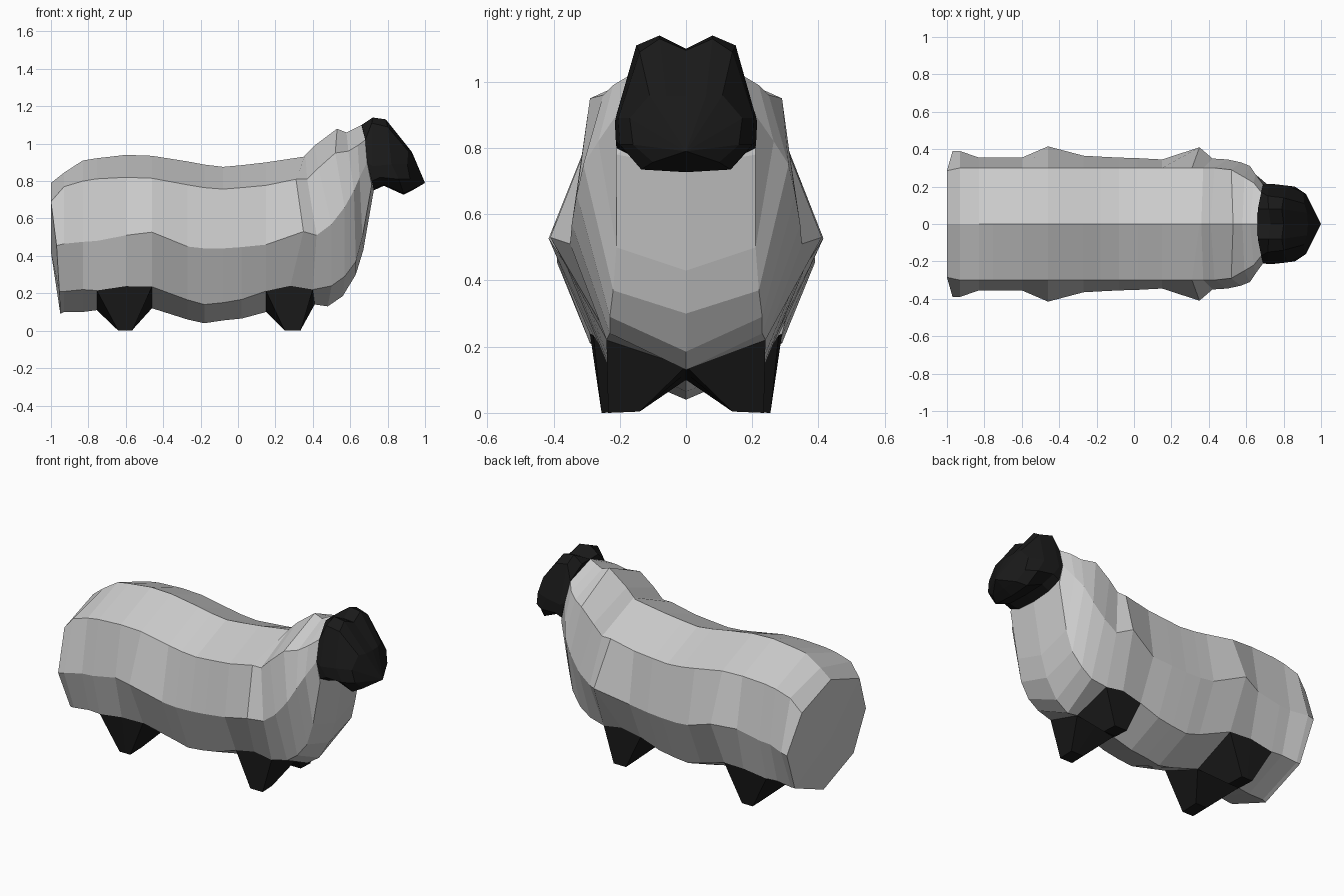
import bpy, bmesh

black = bpy.data.materials.new("black")
black.diffuse_color = (0.01, 0.01, 0.01, 1)


def finish(name, bm, mat=None):
    bmesh.ops.remove_doubles(bm, verts=bm.verts, dist=0.0005)
    bmesh.ops.recalc_face_normals(bm, faces=bm.faces)
    me = bpy.data.meshes.new(name)
    bm.to_mesh(me)
    bm.free()
    ob = bpy.data.objects.new(name, me)
    bpy.context.collection.objects.link(ob)
    if mat:
        me.materials.append(mat)
    return ob


def loft(name, halves, start, end, mat=None):
    """Skin half rings (top to bottom) mirrored in y; close both ends to a point."""
    bm = bmesh.new()
    rings = []
    for h in halves:
        pts = h + [(x, -y, z) for x, y, z in h[-2:0:-1]]
        rings.append([bm.verts.new(p) for p in pts])
    n = len(rings[0])
    for a, b in zip(rings, rings[1:]):
        for i in range(n):
            j = (i + 1) % n
            bm.faces.new((a[i], a[j], b[j], b[i]))
    for ring, tip in ((rings[0], start), (rings[-1], end)):
        v = bm.verts.new(tip)
        for i in range(n):
            bm.faces.new((ring[i], ring[(i + 1) % n], v))
    return finish(name, bm, mat)


# Trunk sections: x, ridge z, shoulder z, flank y, flank z, lower y, lower z, belly z
trunk = [
    (-0.93, 0.845, 0.77, 0.39, 0.465, 0.29, 0.21, 0.10),
    (-0.83, 0.91, 0.80, 0.355, 0.475, 0.285, 0.22, 0.10),
    (-0.755, 0.922, 0.812, 0.355, 0.48, 0.285, 0.215, 0.11),
    (-0.60, 0.94, 0.82, 0.355, 0.51, 0.29, 0.238, 0.12),
    (-0.46, 0.935, 0.815, 0.415, 0.527, 0.28, 0.235, 0.12),
    (-0.27, 0.905, 0.78, 0.365, 0.45, 0.24, 0.165, 0.06),
    (-0.18, 0.888, 0.765, 0.36, 0.44, 0.235, 0.14, 0.04),
    (-0.08, 0.876, 0.757, 0.355, 0.44, 0.235, 0.15, 0.055),
    (0.02, 0.885, 0.765, 0.352, 0.447, 0.235, 0.167, 0.065),
    (0.15, 0.90, 0.777, 0.345, 0.46, 0.235, 0.212, 0.10),
]
# Neck sections: ridge xz, shoulder xyz, flank xyz, lower xyz, chest xz
neck = [
    (0.35, 0.93, 0.31, 0.30, 0.81, 0.35, 0.41, 0.53, 0.28, 0.24, 0.24, 0.28, 0.12),
    (0.36, 0.94, 0.37, 0.30, 0.81, 0.42, 0.35, 0.51, 0.40, 0.24, 0.22, 0.41, 0.14),
    (0.41, 0.99, 0.43, 0.30, 0.87, 0.50, 0.345, 0.57, 0.50, 0.23, 0.24, 0.48, 0.13),
    (0.53, 1.08, 0.52, 0.29, 0.95, 0.57, 0.33, 0.66, 0.57, 0.23, 0.29, 0.56, 0.185),
    (0.58, 1.06, 0.59, 0.25, 0.96, 0.62, 0.31, 0.75, 0.63, 0.22, 0.37, 0.63, 0.30),
    (0.62, 1.08, 0.64, 0.22, 0.99, 0.65, 0.265, 0.82, 0.665, 0.21, 0.50, 0.67, 0.43),
    (0.66, 1.10, 0.68, 0.17, 1.02, 0.69, 0.21, 0.90, 0.715, 0.21, 0.78, 0.725, 0.745),
]
halves = [[(-1, 0, 0.79), (-1, 0.285, 0.69), (-0.97, 0.39, 0.455),
           (-0.955, 0.29, 0.21), (-0.95, 0, 0.09)]]
for x, zt, zs, ym, zm, yl, zl, zb in trunk:
    halves.append([(x, 0, zt), (x, 0.30, zs), (x, ym, zm), (x, yl, zl), (x, 0, zb)])
for r in neck:
    halves.append([(r[0], 0, r[1]), r[2:5], r[5:8], r[8:11], (r[11], 0, r[12])])
loft("woolly_body", halves, (-1, 0, 0.42), (0.72, 0, 0.92))

# Head sections: brow centre, ear crown, temple, cheek, jaw, chin side, chin
head = [
    [(0.66, 0, 1.10), (0.662, 0.08, 1.10), (0.68, 0.17, 1.02), (0.69, 0.21, 0.90),
     (0.715, 0.21, 0.80), (0.725, 0.13, 0.76), (0.725, 0, 0.75)],
    [(0.73, 0, 1.10), (0.72, 0.08, 1.14), (0.715, 0.15, 1.11), (0.72, 0.215, 0.88),
     (0.76, 0.212, 0.82), (0.78, 0.14, 0.78), (0.78, 0, 0.775)],
    [(0.80, 0, 1.095), (0.79, 0.08, 1.13), (0.80, 0.14, 1.09), (0.82, 0.205, 0.89),
     (0.86, 0.20, 0.81), (0.885, 0.135, 0.735), (0.885, 0, 0.727)],
    [(0.93, 0, 0.955), (0.925, 0.06, 0.955), (0.91, 0.11, 0.96), (0.905, 0.17, 0.89),
     (0.92, 0.16, 0.81), (0.935, 0.10, 0.757), (0.94, 0, 0.755)],
]
loft("head", head, (0.70, 0, 0.92), (1.0, 0, 0.79), black)

# Legs grow from the lower body panels and taper to small hooves
rear = [h[3:5] for h in halves[3:6]]
front = [h[3:5] for h in halves[10:13]]
for name, rows, hoof in (("rear_leg", rear, (-0.64, -0.565)),
                         ("front_leg", front, (0.25, 0.335))):
    for side, s in (("left", 1), ("right", -1)):
        bm = bmesh.new()
        x0, x1 = hoof
        xm = (x0 + x1) / 2
        yo = 0.255 if name == "rear_leg" else 0.235
        top = [r[0] for r in rows] + [r[1] for r in reversed(rows)]
        foot = [(x, yo, 0) for x in (x0, xm, x1)] + [(x, 0.14, 0.004) for x in (x1, xm, x0)]
        a = [bm.verts.new((x, y * s, z)) for x, y, z in top]
        b = [bm.verts.new((x, y * s, z)) for x, y, z in foot]
        for i in range(6):
            j = (i + 1) % 6
            bm.faces.new((a[i], a[j], b[j], b[i]))
        bm.faces.new(b)
        finish(side + "_" + name, bm, black)
